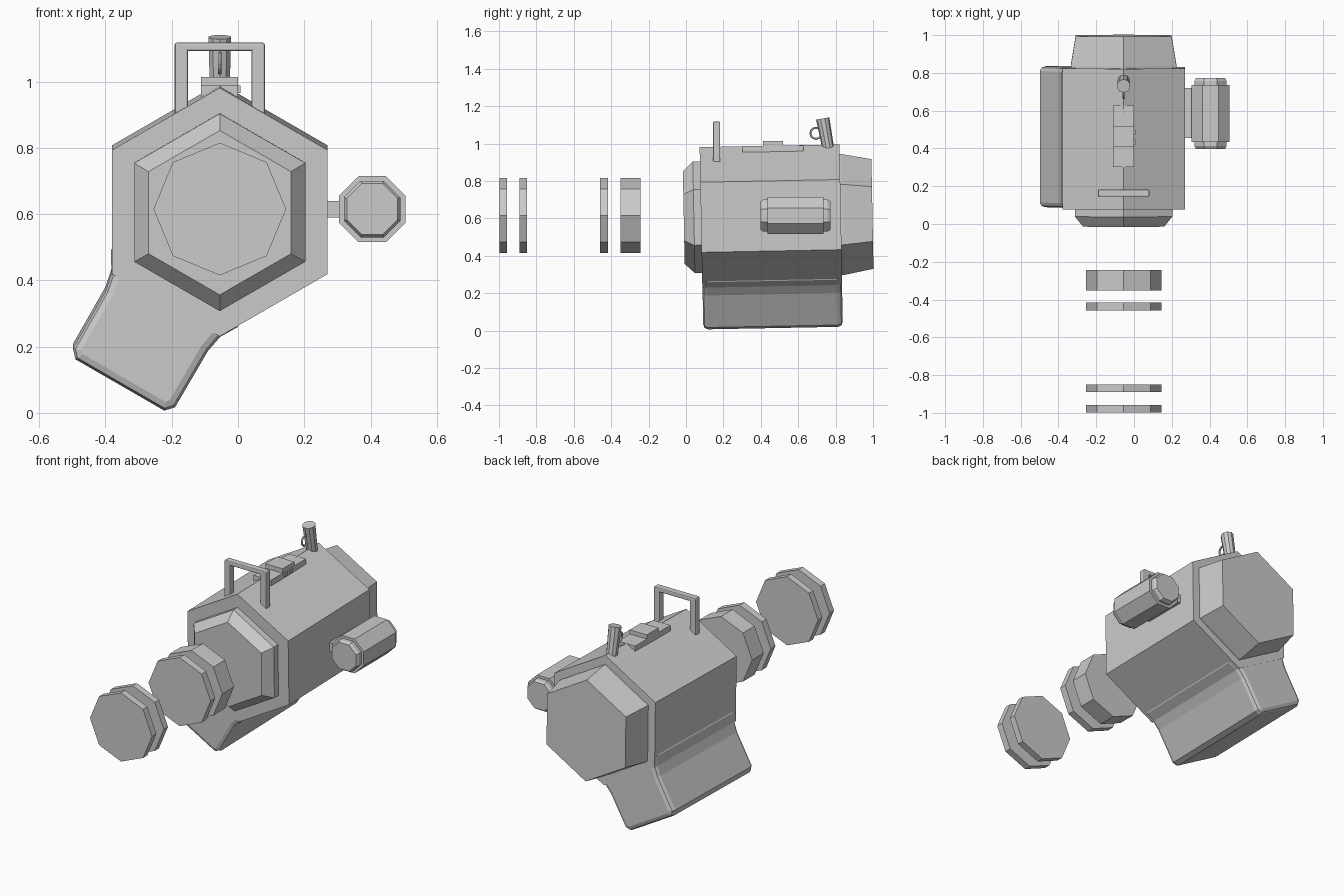
import bpy, bmesh, math
from mathutils import Vector, Matrix

if "Cube" in bpy.data.objects:
    bpy.data.objects.remove(bpy.data.objects["Cube"])

CX = -0.055
PIVOT = Vector((CX, 0.45, 0.613))
TILT = (Matrix.Translation(PIVOT) @ Matrix.Rotation(math.radians(1.1), 4, 'X')
        @ Matrix.Translation(-PIVOT))


def finish(name, bm, matrix=None, bevel=0):
    if matrix:
        bm.transform(matrix)
    bmesh.ops.recalc_face_normals(bm, faces=bm.faces)
    me = bpy.data.meshes.new(name)
    bm.to_mesh(me)
    bm.free()
    ob = bpy.data.objects.new(name, me)
    bpy.context.collection.objects.link(ob)
    if bevel:
        m = ob.modifiers.new("bevel", 'BEVEL')
        m.width, m.segments, m.angle_limit = bevel, 2, math.radians(60)
    return ob


def loft(name, sections, matrix=None, bevel=0):
    """Skin a list of equal-length point loops and cap both ends."""
    bm = bmesh.new()
    loops = [[bm.verts.new(p) for p in s] for s in sections]
    for a, b in zip(loops, loops[1:]):
        for i in range(len(a)):
            j = (i + 1) % len(a)
            bm.faces.new((a[i], a[j], b[j], b[i]))
    bm.faces.new(loops[0])
    bm.faces.new(loops[-1])
    return finish(name, bm, matrix, bevel)


def turned(name, n, cx, cz, rings, phase=0, matrix=None):
    """Regular n-sided solid along y from (y, radius) rings; phase 0 = vertex up."""
    ang = [phase + 2 * math.pi * i / n for i in range(n)]
    return loft(name, [[(cx + r * math.sin(a), y, cz + r * math.cos(a)) for a in ang]
                       for y, r in rings], matrix)


def box(name, lo, hi, matrix=None, bevel=0):
    c = [(lo[0], lo[2]), (hi[0], lo[2]), (hi[0], hi[2]), (lo[0], hi[2])]
    return loft(name, [[(x, y, z) for x, z in c] for y in (lo[1], hi[1])], matrix, bevel)


# hexagonal housing with front collar and tapered rear
turned("housing", 6, CX, 0.613, [(0.08, 0.375), (0.828, 0.375)], matrix=TILT)
turned("front_collar", 6, CX, 0.613, [(0.10, 0.298), (0.042, 0.298), (-0.012, 0.248)], matrix=TILT)
turned("rear_cap", 6, CX, 0.613, [(0.80, 0.323), (0.84, 0.323), (0.997, 0.293)], matrix=TILT)

# angled lower block flaring into the housing's lower left face
half = [(0.215, 0.2), (0.22, 0.275), (0.190, 0.325), (0.179, 0.38), (0.178, 0.578), (0.155, 0.603)]
prof = half + [(-u, v) for u, v in reversed(half)]
s, c = 0.5, math.sqrt(0.75)
loft("lower_block", [[(CX - s * v + c * u, y, 0.613 - c * v - s * u) for u, v in prof]
                     for y in (0.081, 0.827)], TILT, 0.025)

# side grip on its bracket
turned("side_grip", 8, 0.405, 0.615,
       [(0.398, 0.083), (0.412, 0.092), (0.435, 0.092), (0.435, 0.108),
        (0.735, 0.108), (0.735, 0.092), (0.757, 0.092), (0.772, 0.083)], math.pi / 8)
box("grip_bracket", (0.25, 0.455, 0.59), (0.32, 0.72, 0.64))

# carrying handle on top
for side in (-1, 1):
    x = CX + side * 0.116
    box("handle_leg", (x - 0.02, 0.145, 0.90), (x + 0.02, 0.183, 1.117), bevel=0.006)
box("handle_bar", (CX - 0.134, 0.145, 1.092), (CX + 0.134, 0.183, 1.118), bevel=0.006)

# three-piece top plate with side knobs
for i, top in enumerate((0.988, 1.014, 0.99)):
    y = 0.303 + 0.108 * i
    box("top_plate", (-0.111, y, 0.955), (0.0, y + 0.108, top))
for y in (0.435, 0.485):
    box("plate_knob", (-0.01, y - 0.013, 0.965), (0.007, y + 0.013, 0.988))

# slanted lever with a small finger ring
p0, p1 = Vector((CX, 0.762, 0.965)), Vector((CX, 0.731, 1.134))
bm = bmesh.new()
bmesh.ops.create_cone(bm, cap_ends=True, segments=10, radius1=0.031, radius2=0.036,
                      depth=(p1 - p0).length)
finish("lever", bm, Matrix.Translation((p0 + p1) / 2)
       @ (p1 - p0).to_track_quat('Z', 'Y').to_matrix().to_4x4())
bpy.ops.mesh.primitive_torus_add(location=(CX, 0.695, 1.055), rotation=(0, math.pi / 2, 0),
                                 major_radius=0.029, minor_radius=0.006,
                                 major_segments=12, minor_segments=5)
bpy.context.object.name = "finger_ring"

# row of separate octagonal discs floating in front
for y0, y1 in ((-0.998, -0.958), (-0.89, -0.851), (-0.459, -0.416), (-0.351, -0.244)):
    turned("front_disc", 8, CX, 0.615, [(y0, 0.2), (y1, 0.2)])
